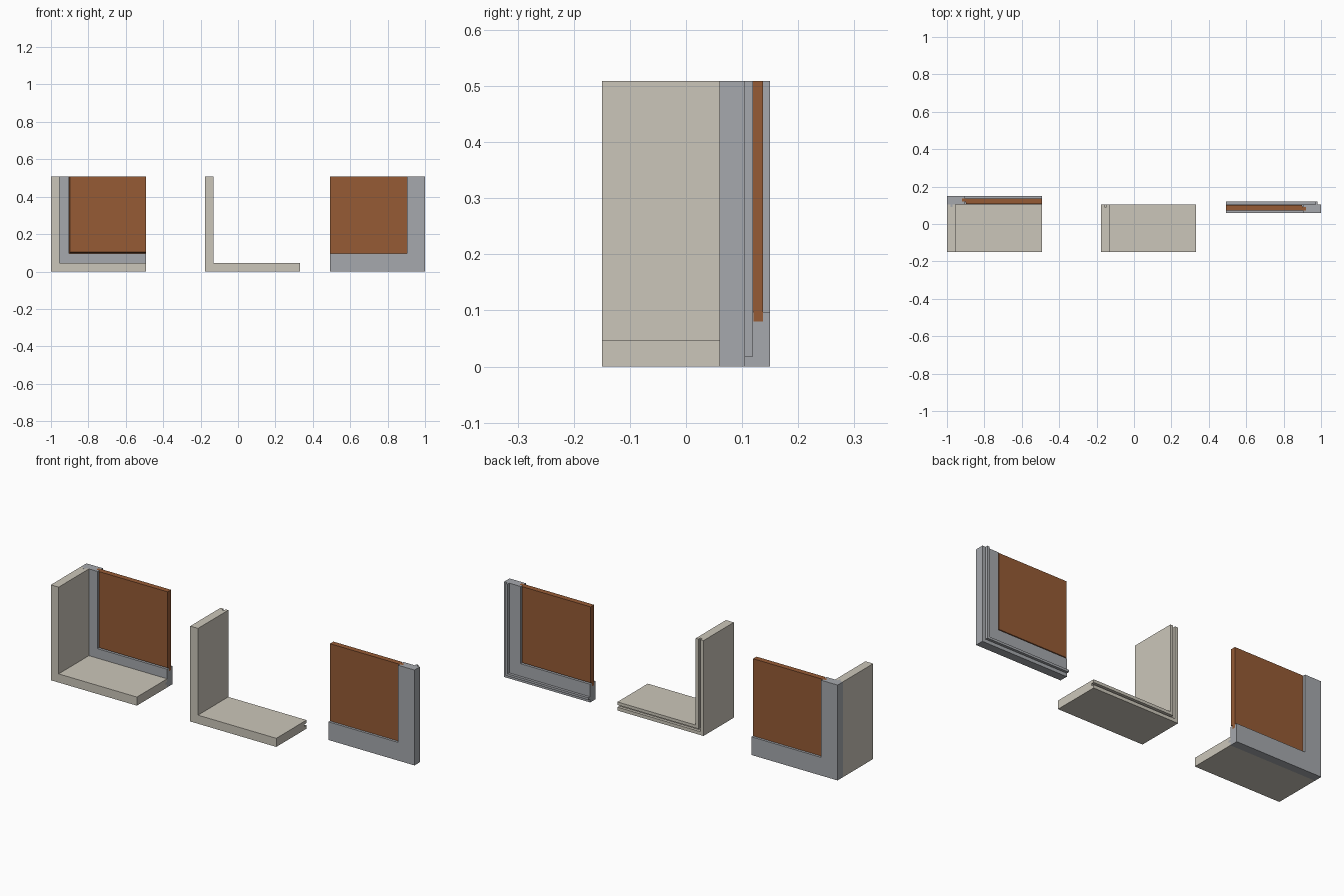
import bpy
import bmesh

if "Cube" in bpy.data.objects:
    bpy.data.objects.remove(bpy.data.objects["Cube"], do_unlink=True)

LENGTH, HEIGHT = 0.508, 0.509   # arm lengths of every L-shaped sample
JOINT_Y = 0.105                 # plane where frame meets box


def material(name, rgb):
    mat = bpy.data.materials.new(name)
    mat.use_nodes = True
    color = (*rgb, 1)
    mat.diffuse_color = color
    mat.node_tree.nodes["Principled BSDF"].inputs["Base Color"].default_value = color
    return mat


BEIGE = material("beige box", (0.60, 0.565, 0.49))
GRAY = material("gray frame", (0.38, 0.395, 0.42))
BROWN = material("brown panel", (0.305, 0.105, 0.036))


def loft(name, rings, mat, origin_x, x_dir, y_dir):
    """Skin closed rings of (x, depth, z) points and cap both ends."""
    bm = bmesh.new()
    loops = [[bm.verts.new((origin_x + x_dir * x, JOINT_Y + y_dir * d, z))
              for x, d, z in ring] for ring in rings]
    for a, b in zip(loops, loops[1:]):
        for i in range(len(a)):
            j = (i + 1) % len(a)
            bm.faces.new((a[i], a[j], b[j], b[i]))
    bm.faces.new(loops[0])
    bm.faces.new(loops[-1])
    bmesh.ops.recalc_face_normals(bm, faces=bm.faces)
    mesh = bpy.data.meshes.new(name)
    bm.to_mesh(mesh)
    bm.free()
    mesh.materials.append(mat)
    obj = bpy.data.objects.new(name, mesh)
    bpy.context.collection.objects.link(obj)
    return obj


def mitred_sweep(name, profile, mat, *place):
    """Sweep an (inset, depth) profile down the upright and along the base."""
    rings = [[(o, d, HEIGHT) for o, d in profile],
             [(o, d, o) for o, d in profile],
             [(LENGTH, d, o) for o, d in profile]]
    return loft(name, rings, mat, *place)


# Box wall with a groove in its mating edge
BOX = [(0, 0), (0.018, 0), (0.018, 0.015), (0.03, 0.015), (0.03, 0),
       (0.046, 0), (0.046, 0.255), (0, 0.255)]

# Frame with a tongue for the box and a slot for the panel
FRAME = [(0, 0), (0.018, 0), (0.018, -0.014), (0.03, -0.014), (0.03, 0),
         (0.097, 0), (0.097, 0.015), (0.08, 0.015), (0.08, 0.032),
         (0.097, 0.032), (0.097, 0.045), (0, 0.045)]

# Panel steps: thin edge in the slot, then a raised bevelled field
PANEL = [(0.08, 0.032), (0.08, 0.015), (0.098, 0.015), (0.103, 0.003)]


def box(name, *place):
    mitred_sweep(name, BOX, BEIGE, *place)


def door(prefix, *place):
    mitred_sweep(prefix + "_frame", FRAME, GRAY, *place)
    rings = [[(o, d, o), (LENGTH, d, o), (LENGTH, d, HEIGHT), (o, d, HEIGHT)]
             for o, d in PANEL]
    loft(prefix + "_panel", rings, BROWN, *place)


# Assembled corner, bare box corner, and turned-round door corner
box("assembled_box", -1, 1, -1)
door("assembled", -1, 1, 1)
box("loose_box", -0.177, 1, -1)
door("loose", 1, -1, -1)
